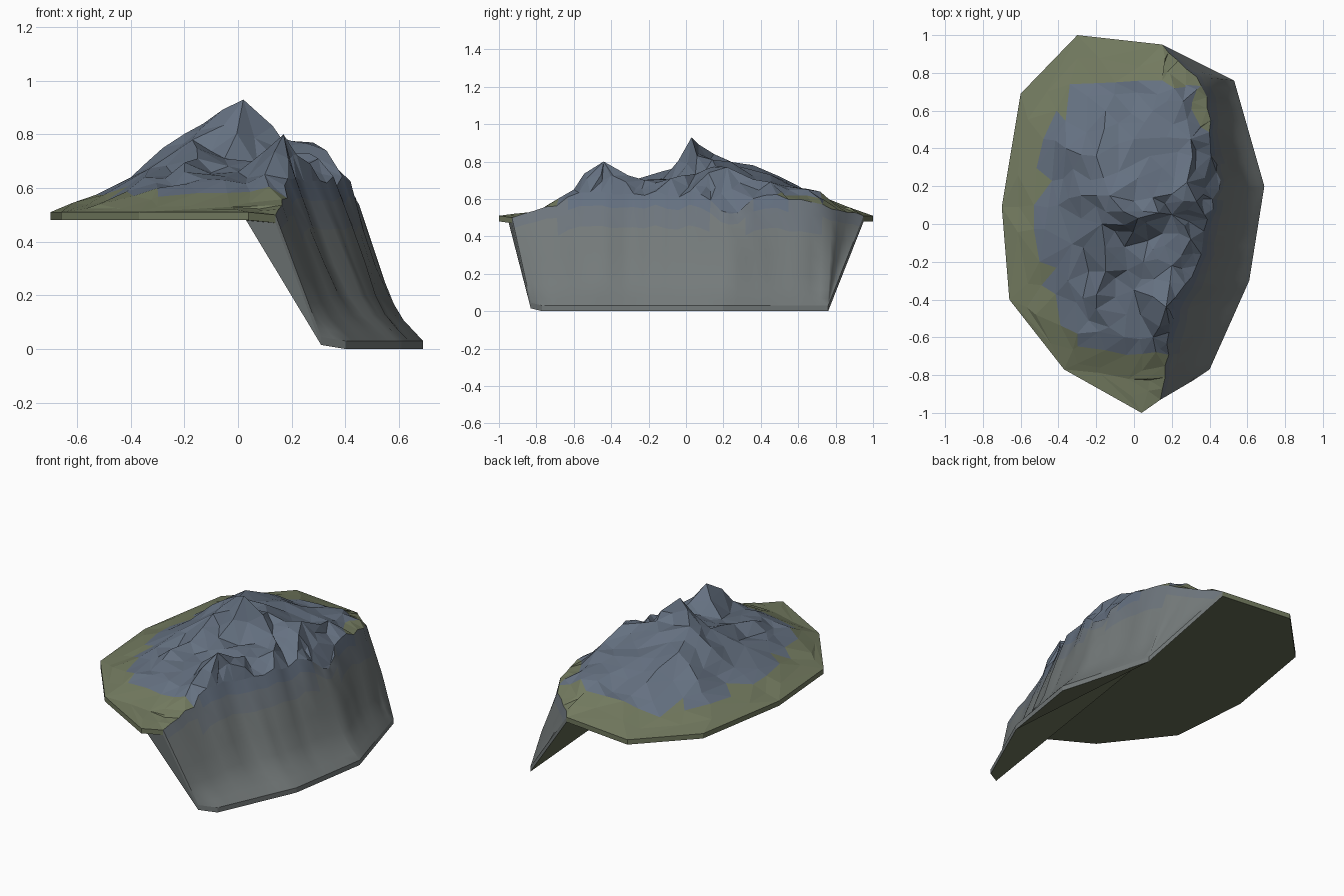
import bpy, bmesh, random
from mathutils import Vector
from mathutils.geometry import delaunay_2d_cdt

if "Cube" in bpy.data.objects:
    bpy.data.objects.remove(bpy.data.objects["Cube"])

random.seed(11)
TH = 0.03   # thickness of the rim skirt


def material(name, rgb):
    m = bpy.data.materials.new(name)
    m.diffuse_color = (*rgb, 1)
    m.use_nodes = True
    m.node_tree.nodes["Principled BSDF"].inputs["Base Color"].default_value = m.diffuse_color
    return m


def along(points, t):
    """Point at fraction t of a polyline, measured by length."""
    pts = [Vector(p) for p in points]
    lens = [(b - a).length for a, b in zip(pts, pts[1:])]
    d = t * sum(lens)
    for a, b, l in zip(pts, pts[1:], lens):
        if d <= l + 1e-6:
            return a.lerp(b, min(d / l, 1))
        d -= l
    return pts[-1]


def curve(table, u):
    for (u0, f0), (u1, f1) in zip(table, table[1:]):
        if u <= u1:
            return f0 + (f1 - f0) * (u - u0) / (u1 - u0)
    return table[-1][1]


# Meadow edge, back to front along the left side
PLATE = [(-.30, 1), (-.60, .69), (-.70, .09), (-.66, -.40), (-.37, -.77), (.04, -1)]
# Upper lip and foot of the cliff, front to back
LIP = [(.14, -.93, .50), (.17, -.80, .54), (.18, -.66, .59), (.22, -.48, .64), (.32, -.25, .62),
       (.40, .05, .63), (.46, .25, .50), (.42, .35, .62), (.40, .6, .61), (.36, .75, .57),
       (.15, .95, .51)]
FOOT = [(.31, -.83, .045), (.40, -.77, .03), (.61, -.30, .03), (.69, .20, .03), (.53, .76, .03)]
PROFILE = [(0, 0), (.3, .24), (.72, .56), (.84, .70), (1, 1)]
# Peaks, gullies and shoulders of the mountain
HEIGHTS = [(.02, .03, .93), (-.17, 0, .78), (-.13, .15, .84), (-.2, .36, .78), (-.28, .15, .75),
           (-.40, .1, .64), (-.15, .6, .67), (0, .45, .73), (.1, .6, .66), (.15, .3, .73),
           (.1, .14, .81), (.28, .22, .77), (.33, .12, .74), (.2, .05, .73), (.15, -.05, .70),
           (.3, -.08, .71), (-.05, -.12, .71), (-.15, -.25, .71), (-.35, -.3, .64),
           (-.2, -.45, .66), (0, -.35, .66), (.17, -.44, .80), (.05, -.2, .70), (.2, -.22, .70),
           (.27, -.32, .69), (.1, -.6, .65), (-.03, -.82, .53), (-.3, -.74, .53), (-.52, -.48, .54),
           (-.36, .4, .67), (.3, .45, .69), (-.53, .1, .57), (-.5, -.2, .575), (-.3, -.58, .60),
           (-.05, -.6, .63), (-.48, .45, .57), (-.34, .74, .56), (-.1, .75, .60), (.15, .76, .60),
           (.26, .65, .65)]

ROCK, GRASS, CLIFF, BLEND, UNDER = range(5)
bm = bmesh.new()

# Cliff columns with slight fluting; the end columns stay straight
N, ROWS = 34, [0, .12, .3, .52, .72, .84, .93, 1]
cols = []
for i in range(N + 1):
    t, end = i / N, i in (0, N)
    tf = min(1, t * 1.14)
    a, b = along(LIP, t), along(FOOT, tf)
    # keep the foot corners exact
    for c in FOOT[1:-1]:
        if (b - Vector(c)).length < .04:
            b = Vector(c)
    if not end:
        a += Vector((random.uniform(-.015, .012), 0, random.uniform(-.02, .02)))
    flute = 0 if end else random.uniform(-.02, .012)
    col = []
    for u in ROWS:
        f = u if end or tf == 1 else curve(PROFILE, u)
        p = a.lerp(b, f)
        p.z = a.z + (b.z - a.z) * u
        p.x += flute * (1 - abs(2 * u - 1))
        col.append(bm.verts.new(p))
    cols.append(col)
for c, d in zip(cols, cols[1:]):
    for j in range(len(ROWS) - 1):
        f = bm.faces.new((c[j], c[j + 1], d[j + 1], d[j]))
        z = f.calc_center_median().z
        f.material_index = ROCK if z > .57 else BLEND if z > .46 else CLIFF
        f.smooth = True

# Mountain top: triangulated between meadow edge and cliff lip
top = bmesh.new()
loop = [Vector((x, y, .51)) for x, y in PLATE] + [c[0].co.copy() for c in cols]
pts = loop + [Vector(p) for p in HEIGHTS]
vs, _, fs, orig, _, _ = delaunay_2d_cdt([p.xy for p in pts], [], [list(range(len(loop)))], 1, 1e-5)
tv = [top.verts.new((v.x, v.y, pts[o[0]].z if o else .6)) for v, o in zip(vs, orig)]
for f in fs:
    top.faces.new([tv[k] for k in f])
# Break the slopes into smaller facets
inner = [e for e in top.edges if not e.is_boundary and e.calc_length() > .13]
new = bmesh.ops.subdivide_edges(top, edges=inner, cuts=1)["geom_inner"]
for v in new:
    if isinstance(v, bmesh.types.BMVert):
        k = .03 if v.co.z > .62 else .007
        v.co += Vector((random.uniform(-.025, .025), random.uniform(-.025, .025), random.uniform(-k, k * .5)))
bmesh.ops.triangulate(top, faces=top.faces[:])
for f in top.faces:
    c = f.calc_center_median()
    green = c.z < .58 or c.y > .74 or (c.x > .33 and c.y > .5) or c.y < -.72
    if c.x > .3 and -.3 < c.y < .5:
        green = False
    g = bm.faces.new([bm.verts.new(v.co) for v in f.verts])
    g.material_index = GRASS if green else ROCK
top.free()

# Skirt below the whole border
left = [Vector((x, y, .51)) for x, y in PLATE]
front = [v.co.copy() for v in cols[0]]
foot = [c[-1].co.copy() for c in cols]
back = [v.co.copy() for v in cols[-1]]


def low(p):
    return Vector((p.x, p.y, max(0, p.z - TH)))


def border(points, mat):
    for a, b in zip(points, points[1:]):
        if (a - b).length > .001:
            f = bm.faces.new([bm.verts.new(p) for p in (low(a), low(b), b, a)])
            f.material_index = mat


border([back[0]] + left + [front[0]], GRASS)
border(front + foot[1:] + back[::-1][1:], CLIFF)

# Underside: flat meadow bottom, front cheek, then a fan of facets down to the foot
A, B = Vector((.03, -.95, .48)), low(back[0])
F = [low(Vector(p)) for p in FOOT]
for poly, mat in (([low(p) for p in left] + [low(front[0]), B], UNDER),
                  ([A, low(front[0]), F[0]], CLIFF), ([B, A, F[0]], UNDER),
                  ([B, F[0], F[1]], UNDER), ([B, F[1], F[2]], UNDER),
                  ([B, F[2], F[4]], UNDER), ([F[2], F[3], F[4]], UNDER)):
    f = bm.faces.new([bm.verts.new(p) for p in poly])
    f.material_index = mat

bmesh.ops.remove_doubles(bm, verts=bm.verts[:], dist=.0005)
bmesh.ops.recalc_face_normals(bm, faces=bm.faces[:])
me = bpy.data.meshes.new("mountain_with_cliff")
bm.to_mesh(me)
bm.free()
for name, rgb in (("rock", (.13, .165, .22)), ("grass", (.17, .195, .115)), ("cliff_stone", (.175, .195, .195)),
                  ("rock_to_stone", (.155, .18, .205)), ("underside", (.13, .15, .09))):
    me.materials.append(material(name, rgb))
ob = bpy.data.objects.new("mountain_with_cliff", me)
bpy.context.collection.objects.link(ob)
